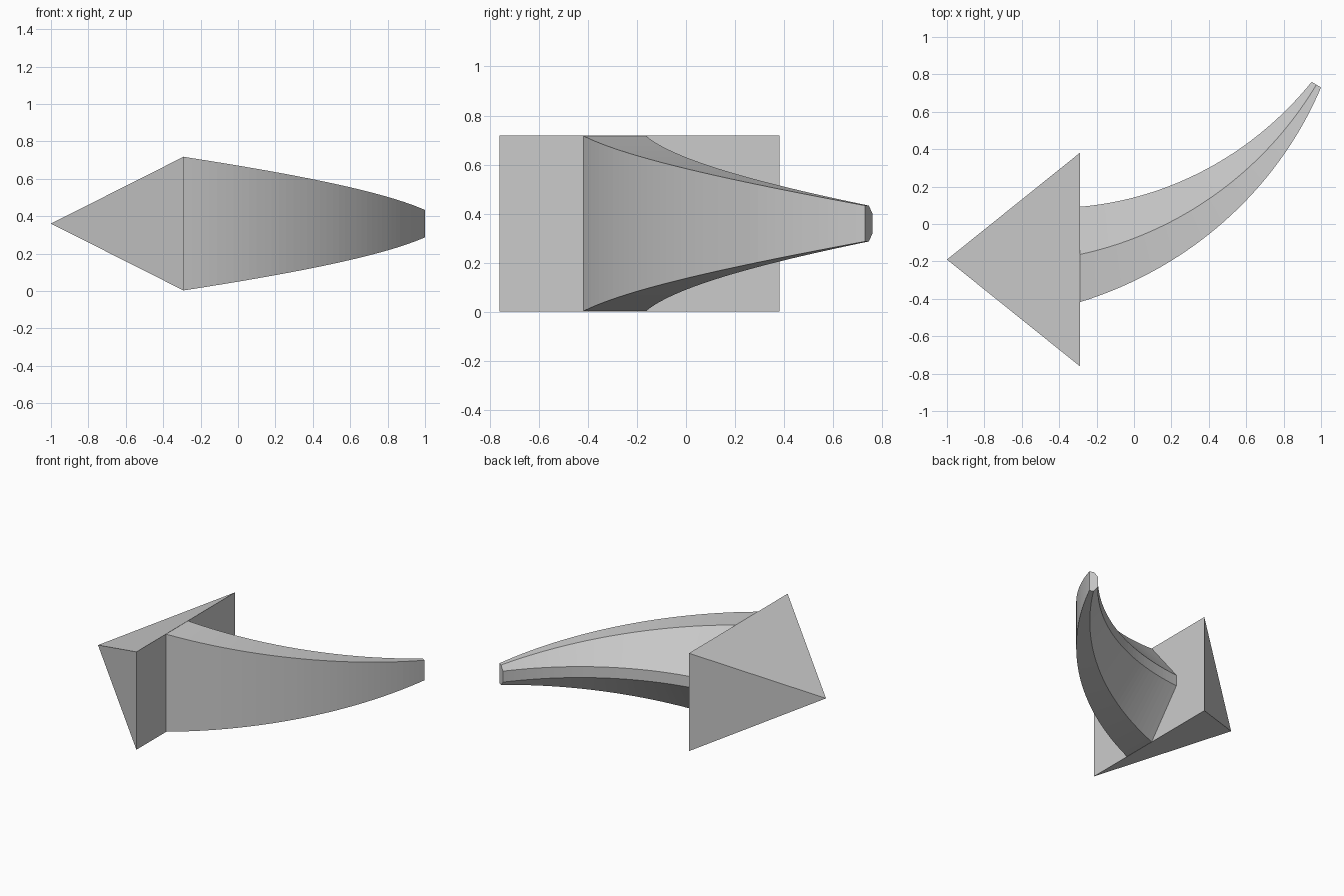
import bpy, bmesh
from math import sin, cos, radians
from mathutils import Vector

cube = bpy.data.objects.get("Cube")
if cube:
    bpy.data.objects.remove(cube, do_unlink=True)

grey = bpy.data.materials.new("light grey")
grey.use_nodes = True
colour = (0.6, 0.6, 0.6, 1)
grey.diffuse_color = colour
grey.node_tree.nodes["Principled BSDF"].inputs["Base Color"].default_value = colour

MID_Z = 0.36      # height of the symmetry plane
BASE_X = -0.29    # where shaft and head meet


def finish(bm, name):
    bmesh.ops.recalc_face_normals(bm, faces=bm.faces)
    mesh = bpy.data.meshes.new(name)
    bm.to_mesh(mesh)
    bm.free()
    mesh.materials.append(grey)
    obj = bpy.data.objects.new(name, mesh)
    bpy.context.collection.objects.link(obj)
    return obj


def lerp(a, b, t):
    return a + (b - a) * t


# Arrow head: four-sided pyramid pointing to -x
bm = bmesh.new()
base = [bm.verts.new((BASE_X, -0.19 + sy * 0.57, MID_Z + sz * 0.358))
        for sy, sz in ((-1, -1), (1, -1), (1, 1), (-1, 1))]
apex = bm.verts.new((-1, -0.19, MID_Z))
bm.faces.new(base)
for i in range(4):
    bm.faces.new((base[i], base[(i + 1) % 4], apex))
finish(bm, "arrow_head")

# Curved shaft: chamfered section swept along an arc and tapered
START = Vector((BASE_X, -0.163))
END = Vector((0.975, 0.745))
chord = END - START
half_turn = radians(23.5)
radius = chord.length / (2 * sin(half_turn))
side = Vector((-chord.y, chord.x)).normalized()
centre = (START + END) / 2 + side * radius * cos(half_turn)
SEGMENTS = 40

bm = bmesh.new()
rings = []
for i in range(SEGMENTS + 1):
    t = i / SEGMENTS
    turn = lerp(-half_turn, half_turn, t)
    middle = centre + radius * (chord.normalized() * sin(turn) - side * cos(turn))
    angle = radians(lerp(0, 59, t))
    outward = Vector((sin(angle), -cos(angle)))
    width = lerp(0.255, 0.029, t)
    height = lerp(0.357, 0.073, t)
    section = ((1, -height), (1, height), (0, height),
               (-1, 0.04), (-1, -0.04), (0, -height))
    ring = []
    for across, up in section:
        p = middle + outward * width * across
        ring.append(bm.verts.new((p.x, p.y, MID_Z + up)))
    rings.append(ring)
for a, b in zip(rings, rings[1:]):
    for k in range(6):
        n = (k + 1) % 6
        bm.faces.new((a[k], a[n], b[n], b[k]))
bm.faces.new(rings[0])
bm.faces.new(rings[-1])
finish(bm, "curved_shaft")
